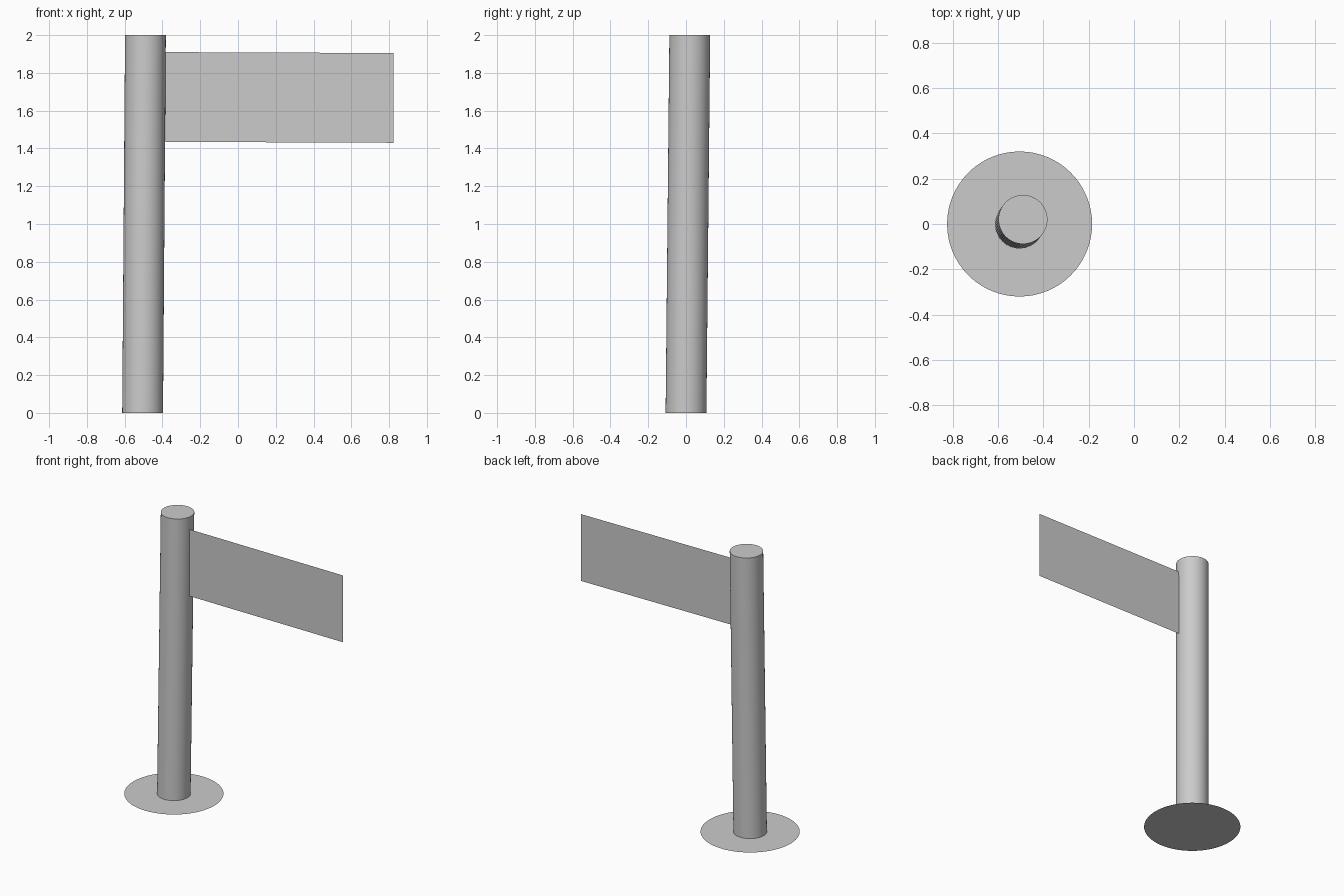
import bpy
import bmesh
from mathutils import Matrix, Vector

cube = bpy.data.objects.get("Cube")
if cube:
    bpy.data.objects.remove(cube, do_unlink=True)

# Plain grey for every part
grey = bpy.data.materials.new("light_grey")
grey.use_nodes = True
grey.diffuse_color = (0.6, 0.6, 0.6, 1)
grey.node_tree.nodes["Principled BSDF"].inputs["Base Color"].default_value = (0.6, 0.6, 0.6, 1)


def add_part(name, bm):
    mesh = bpy.data.meshes.new(name)
    bm.to_mesh(mesh)
    bm.free()
    mesh.materials.append(grey)
    obj = bpy.data.objects.new(name, mesh)
    bpy.context.collection.objects.link(obj)
    return obj


foot = Vector((-0.505, 0, 0))
lean = Vector((0.015, 0.02, 0))
height = 2.0

# Flat round base
bm = bmesh.new()
bmesh.ops.create_circle(bm, cap_ends=True, segments=64, radius=0.32,
                        matrix=Matrix.Translation(foot))
add_part("base_disc", bm)

# Slightly leaning post with level ends
bm = bmesh.new()
bmesh.ops.create_cone(bm, cap_ends=True, segments=64, radius1=0.108,
                      radius2=0.108, depth=height,
                      matrix=Matrix.Translation(foot + Vector((0, 0, height / 2))))
for v in bm.verts:
    v.co += lean * (v.co.z / height)
post = add_part("post", bm)
bpy.context.view_layer.objects.active = post
post.select_set(True)
bpy.ops.object.shade_smooth_by_angle()

# Thin sign panel, dropping slightly towards its free end
bm = bmesh.new()
corners = [(-0.385, 1.435), (0.823, 1.43), (0.823, 1.905), (-0.385, 1.91)]
bm.faces.new([bm.verts.new((x, 0.005, z)) for x, z in corners])
add_part("sign_panel", bm)
